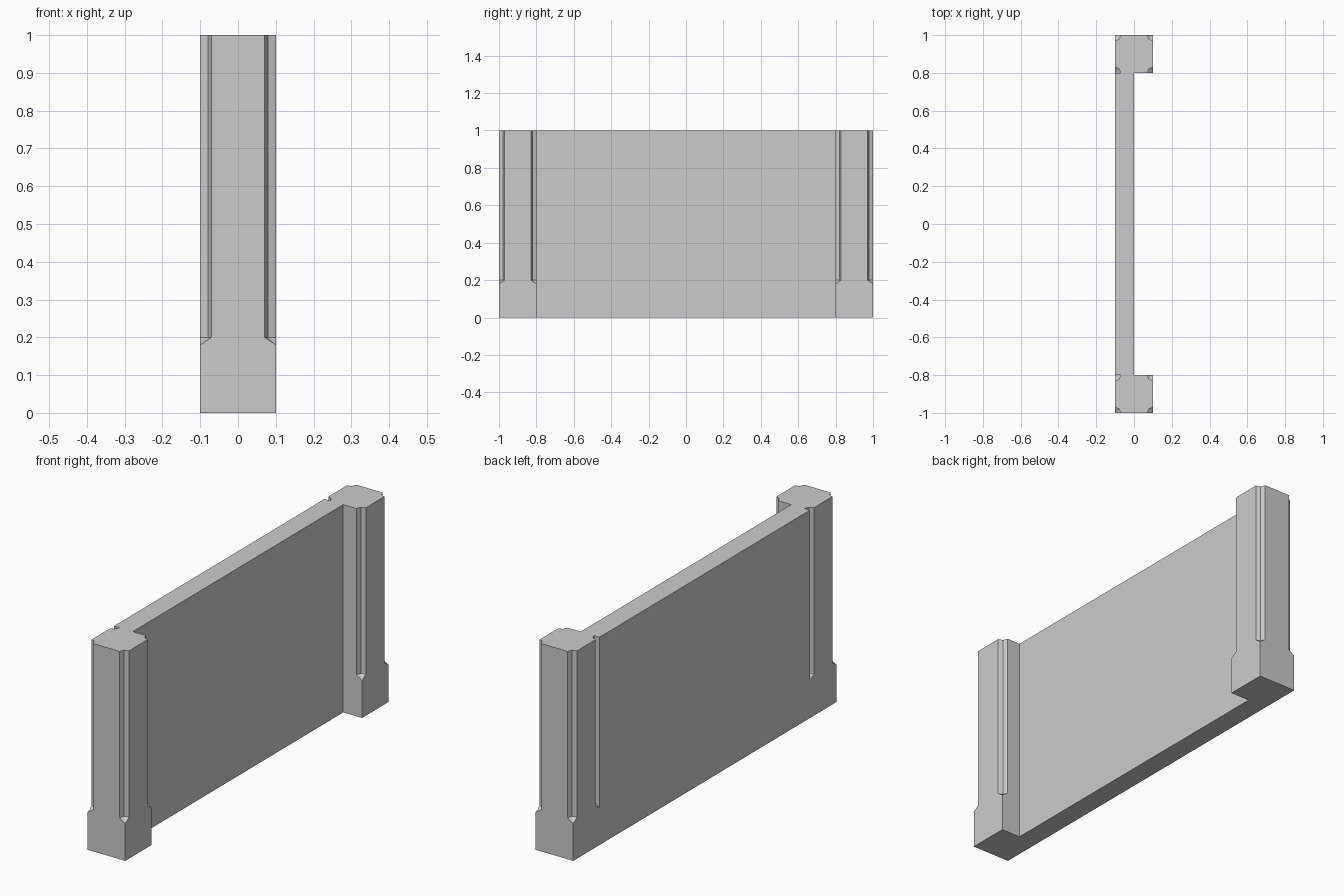
import bpy, bmesh, math

if "Cube" in bpy.data.objects:
    bpy.data.objects.remove(bpy.data.objects["Cube"])

HALF, SCOOP = 0.1, 0.03
Z_APEX, Z_SCOOP, Z_TOP = 0.18, 0.2, 1.0


def finish(bm, name, location):
    bmesh.ops.recalc_face_normals(bm, faces=bm.faces)
    mesh = bpy.data.meshes.new(name)
    bm.to_mesh(mesh)
    bm.free()
    obj = bpy.data.objects.new(name, mesh)
    obj.location = location
    bpy.context.collection.objects.link(obj)


def make_post(name, y):
    bm = bmesh.new()
    base, apex, low, high = [], [], [], []
    # Each corner is a sharp foot with a two-facet scoop above it
    for i, (sx, sy) in enumerate([(1, 1), (-1, 1), (-1, -1), (1, -1)]):
        cx, cy = sx * HALF, sy * HALF
        base.append(bm.verts.new((cx, cy, 0)))
        apex.append(bm.verts.new((cx, cy, Z_APEX)))
        arc = []
        for k in range(3):
            a = math.radians(270 + 90 * i - 45 * k)
            arc.append((cx + SCOOP * math.cos(a), cy + SCOOP * math.sin(a)))
        low.append([bm.verts.new((*p, Z_SCOOP)) for p in arc])
        high.append([bm.verts.new((*p, Z_TOP)) for p in arc])
    for i in range(4):
        j = (i + 1) % 4
        # Flat side between two corners
        bm.faces.new([base[i], base[j], apex[j], low[j][0], high[j][0],
                      high[i][2], low[i][2], apex[i]])
        # Scoop walls and sloping floor
        for k in range(2):
            bm.faces.new([low[i][k], low[i][k + 1], high[i][k + 1], high[i][k]])
            bm.faces.new([apex[i], low[i][k + 1], low[i][k]])
    bm.faces.new(base)
    bm.faces.new([v for ring in high for v in ring])
    finish(bm, name, (0, y, 0))


# End posts
make_post("front_post", -0.9)
make_post("back_post", 0.9)

# Wall panel, flush with the left side of the posts
bm = bmesh.new()
bmesh.ops.create_cube(bm, size=1)
bmesh.ops.scale(bm, vec=(0.1, 1.6, 1.0), verts=bm.verts)
finish(bm, "wall_panel", (-0.05, 0, 0.5))
